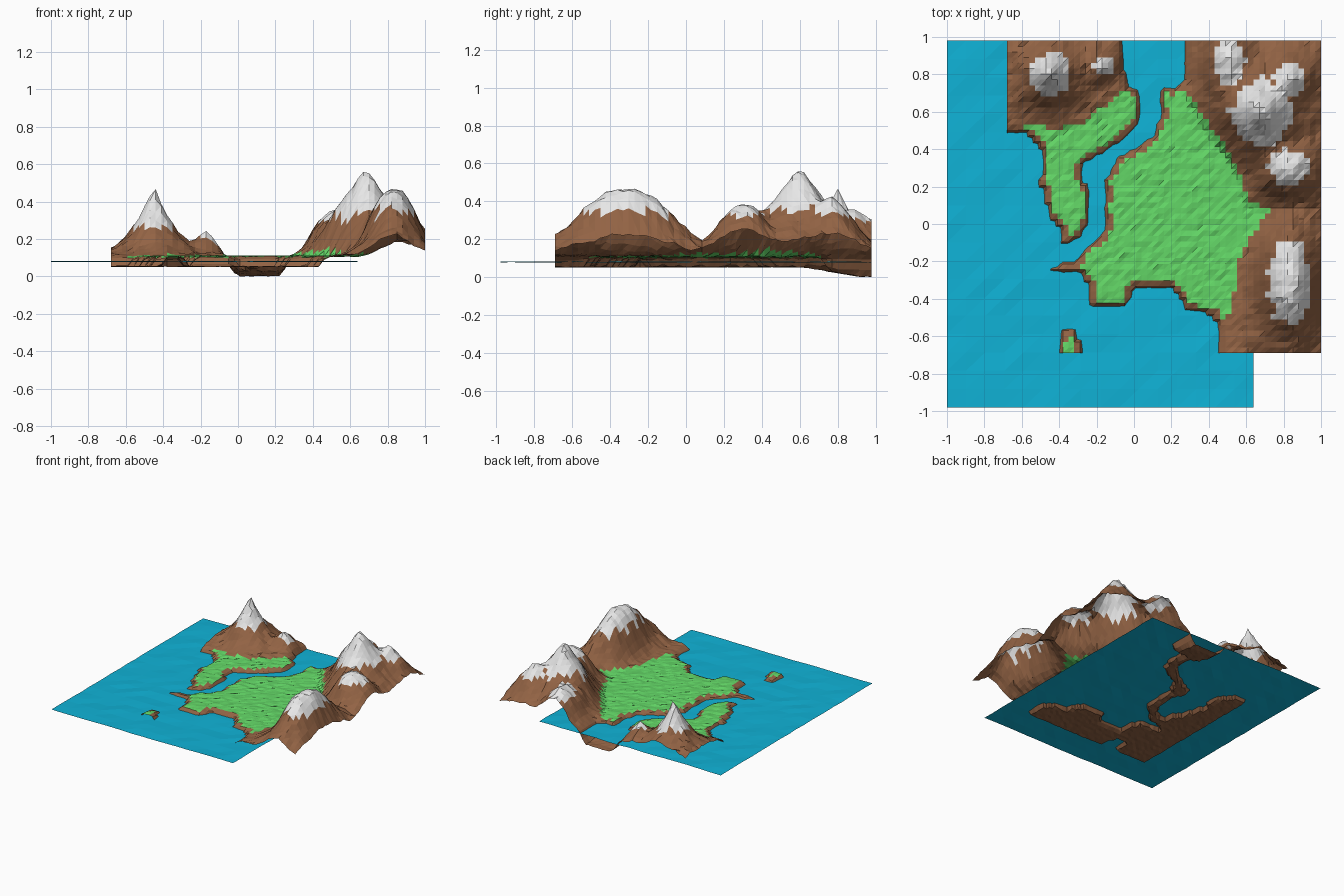
import bpy, bmesh, math, random
from mathutils import Vector, noise

random.seed(4)
SEA = 0.08


def material(name, rgb):
    m = bpy.data.materials.new(name)
    m.diffuse_color = (*rgb, 1)
    return m


rock = material("brown rock", (0.29, 0.125, 0.058))
grass = material("green grass", (0.125, 0.68, 0.135))
snow = material("white snow", (0.82, 0.82, 0.82))
blue = material("blue water", (0.005, 0.45, 0.68))

# Coast outlines (run past the terrain edge where the land is cut off)
WEST = [(-1.2, 1.4), (-1.2, 0.49), (-0.57, 0.48), (-0.50, 0.40), (-0.49, 0.27), (-0.53, 0.22),
        (-0.48, 0.18), (-0.46, 0.05), (-0.38, -0.05), (-0.39, -0.11), (-0.31, -0.09),
        (-0.24, 0.0), (-0.23, 0.18), (-0.28, 0.25), (-0.27, 0.32), (-0.10, 0.42),
        (-0.02, 0.48), (0.04, 0.57), (0.04, 0.70), (-0.02, 0.74), (-0.05, 0.82), (-0.08, 1.4)]
EAST = [(0.28, 1.4), (0.27, 0.77), (0.22, 0.73), (0.14, 0.74), (0.13, 0.65), (0.15, 0.60),
        (0.10, 0.47), (0.03, 0.42), (-0.10, 0.35), (-0.13, 0.27), (-0.17, 0.24), (-0.15, 0.14),
        (-0.17, 0.08), (-0.15, 0.0), (-0.19, -0.08), (-0.27, -0.13), (-0.30, -0.20),
        (-0.38, -0.20), (-0.45, -0.24), (-0.38, -0.27), (-0.30, -0.26), (-0.24, -0.33),
        (-0.23, -0.45), (-0.04, -0.45), (0.0, -0.34), (0.20, -0.34), (0.28, -0.46),
        (0.42, -0.49), (0.46, -0.58), (0.45, -1.2), (1.6, -1.2), (1.6, 1.4)]
ISLET = [(-0.40, -0.57), (-0.32, -0.56), (-0.27, -0.65), (-0.27, -0.8), (-0.43, -0.8), (-0.40, -0.64)]

# Mountain footprints
WEST_HILLS = [(-1.2, 1.4), (-1.2, 0.45), (-0.60, 0.45), (-0.57, 0.54), (-0.42, 0.51), (-0.30, 0.53),
              (-0.20, 0.60), (-0.05, 0.71), (0.2, 0.73), (0.2, 1.4)]
EAST_HILLS = [(0.2, 1.4), (0.2, 0.73), (0.27, 0.72), (0.38, 0.56), (0.50, 0.40), (0.58, 0.25), (0.60, 0.13),
              (0.72, 0.07), (0.62, -0.08), (0.55, -0.20), (0.53, -0.40), (0.50, -0.51),
              (0.40, -0.50), (0.40, -1.2), (1.6, -1.2), (1.6, 1.4)]

# Peaks: x, y, rise, snow radius x, snow radius y, falloff, power
PEAKS = [(-0.45, 0.80, 0.36, 0.105, 0.115, 0.85, 1.2),
         (-0.16, 0.84, 0.15, 0.055, 0.05, 0.40, 1.4),
         (0.51, 0.87, 0.25, 0.08, 0.13, 0.35, 1.9),
         (0.68, 0.60, 0.45, 0.165, 0.18, 0.66, 1.4),
         (0.83, 0.77, 0.30, 0.09, 0.09, 0.35, 1.6),
         (0.83, 0.30, 0.275, 0.115, 0.10, 0.30, 2.0),
         (0.83, -0.32, 0.365, 0.11, 0.23, 0.45, 2.2)]


def signed_distance(poly, x, y):
    """Distance to an outline, positive inside."""
    inside, best = False, 9.0
    for (ax, ay), (bx, by) in zip(poly, poly[1:] + poly[:1]):
        dx, dy = bx - ax, by - ay
        t = max(0, min(1, ((x - ax) * dx + (y - ay) * dy) / (dx * dx + dy * dy)))
        best = min(best, math.hypot(x - ax - t * dx, y - ay - t * dy))
        if (ay > y) != (by > y) and x < ax + (y - ay) * dx / dy:
            inside = not inside
    return best if inside else -best


def land(x, y):
    return max(signed_distance(p, x, y) for p in (WEST, EAST, ISLET))


def hills(x, y):
    return max(signed_distance(p, x, y) for p in (WEST_HILLS, EAST_HILLS))


def peak_radius(p, x, y):
    return math.hypot((x - p[0]) / p[3], (y - p[1]) / p[4])


def clamp(v):
    return max(0.0, min(1.0, v))


def height(x, y):
    d = land(x, y)
    if d < 0:  # sea bed, deepest in the northern channel
        north = clamp((y - 0.62) / 0.3) * clamp((x + 0.12) / 0.1)
        floor = 0.027 + 0.05 * north + random.uniform(-0.003, 0.003)
        return max(0.0, SEA - min(floor, 0.012 - d * 1.3))
    z = SEA + 0.008 + min(d, 0.04) * 0.5
    h = hills(x, y)
    ramp = clamp((h + 0.02) / 0.16) * clamp(d / 0.13)
    if ramp > 0:
        total = sum((p[2] * math.exp(-p[5] * peak_radius(p, x, y) ** p[6])) ** 4 for p in PEAKS)
        rough = noise.noise(Vector((x * 9, y * 9, 1))) * 0.02 + noise.noise(Vector((x * 22, y * 22, 5))) * 0.014
        z += ramp ** 0.7 * (total ** 0.25 + rough + 0.005)
    return z + random.uniform(-0.005, 0.005) * clamp(d / 0.04)


def sheet(name, x0, x1, y0, y1, nx, ny, zfun, mats, pick):
    """Triangulated height sheet, coloured cell by cell."""
    bm = bmesh.new()
    xs = [x0 + (x1 - x0) * i / nx for i in range(nx + 1)]
    ys = [y0 + (y1 - y0) * j / ny for j in range(ny + 1)]
    v = [[bm.verts.new((x, y, zfun(x, y))) for y in ys] for x in xs]
    for i in range(nx):
        for j in range(ny):
            a, b, c, d = v[i][j], v[i + 1][j], v[i + 1][j + 1], v[i][j + 1]
            m = pick((xs[i] + xs[i + 1]) / 2, (ys[j] + ys[j + 1]) / 2)
            for tri in ((a, b, c), (a, c, d)):
                bm.faces.new(tri).material_index = m
    me = bpy.data.meshes.new(name)
    bm.to_mesh(me)
    bm.free()
    for m in mats:
        me.materials.append(m)
    bpy.context.collection.objects.link(bpy.data.objects.new(name, me))


def ground_colour(x, y):
    edge = 1 + 0.25 * noise.noise(Vector((x * 14, y * 14, 3)))
    if any(peak_radius(p, x, y) < edge for p in PEAKS):
        return 2
    return 1 if land(x, y) > 0.035 and hills(x, y) < 0 else 0


# Terrain and sea
sheet("terrain", -0.68, 1.0, -0.69, 0.98, 56, 56, height, [rock, grass, snow], ground_colour)
sheet("sea", -1.0, 0.64, -0.98, 0.98, 16, 20,
      lambda x, y: SEA + random.uniform(-0.003, 0.003), [blue], lambda x, y: 0)
